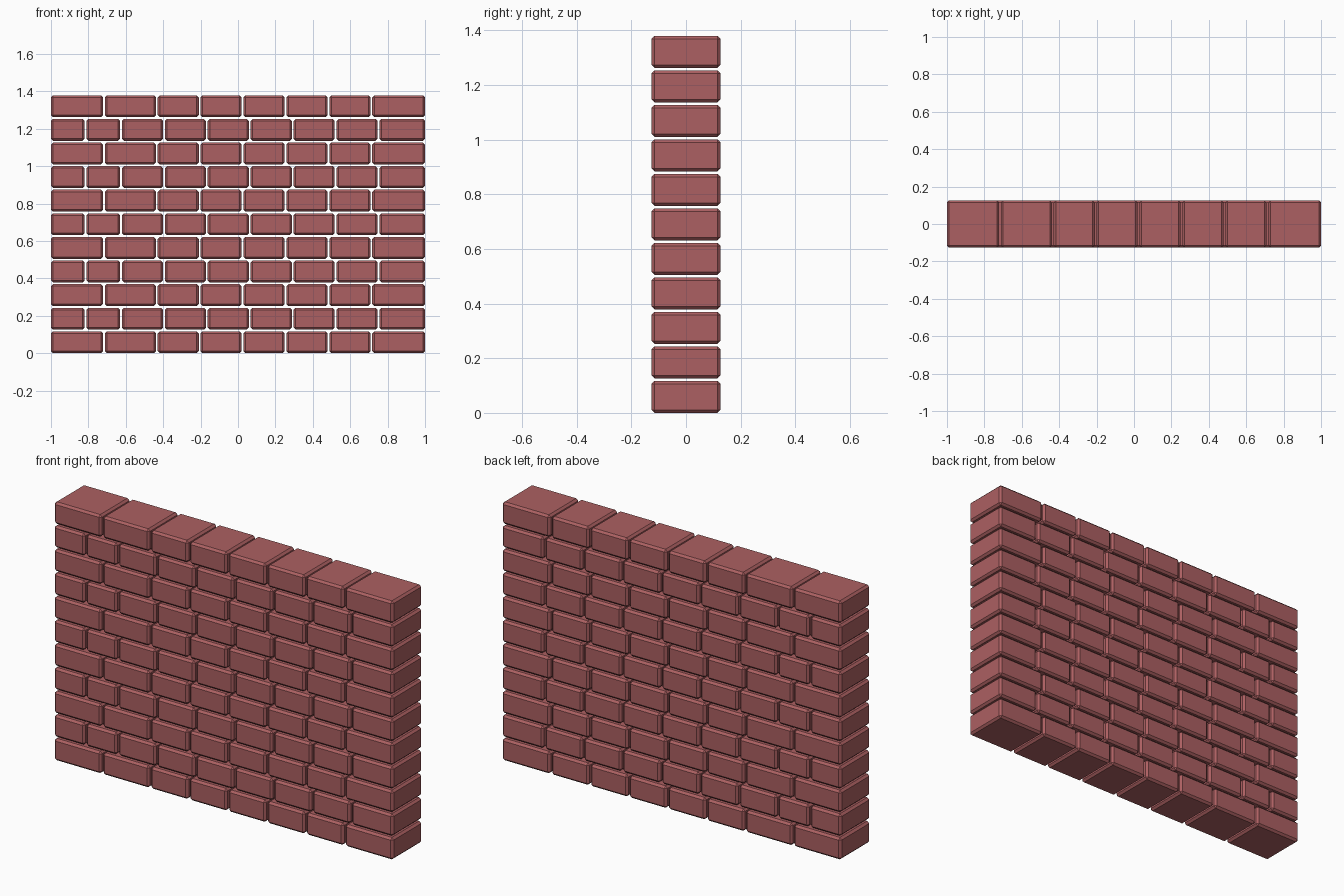
import bpy, bmesh
from mathutils import Matrix

if "Cube" in bpy.data.objects:
    bpy.data.objects.remove(bpy.data.objects["Cube"])

PITCH_Z, HEIGHT, DEPTH, GAP, CHAMFER = 0.1262, 0.117, 0.252, 0.0095, 0.011
ROWS = 11
# x positions of the vertical joints in the two alternating courses
JOINTS = [
    [-0.717, -0.434] + [-0.205 + 0.2295 * i for i in range(5)],
    [-0.815, -0.625] + [-0.396 + 0.2295 * i for i in range(6)],
]

brick_red = bpy.data.materials.new("brick red")
brick_red.diffuse_color = (0.413, 0.117, 0.122, 1)
brick_red.use_nodes = True
brick_red.node_tree.nodes["Principled BSDF"].inputs["Base Color"].default_value = brick_red.diffuse_color


def add_brick(bm, x0, x1, z0):
    """One box-shaped brick with all edges chamfered."""
    size = (x1 - x0, DEPTH, HEIGHT)
    mat = Matrix.Translation(((x0 + x1) / 2, 0, z0 + HEIGHT / 2)) @ Matrix.Diagonal((*size, 1))
    verts = bmesh.ops.create_cube(bm, size=1, matrix=mat)["verts"]
    edges = list({e for v in verts for e in v.link_edges})
    bmesh.ops.bevel(bm, geom=edges, offset=CHAMFER, segments=1,
                    affect='EDGES', clamp_overlap=True)


# Courses of bricks, stacked in running bond
for row in range(ROWS):
    bm = bmesh.new()
    joints = JOINTS[row % 2]
    starts = [-1.0] + [j + GAP / 2 for j in joints]
    ends = [j - GAP / 2 for j in joints] + [1.0]
    for x0, x1 in zip(starts, ends):
        add_brick(bm, x0, x1, row * PITCH_Z)
    mesh = bpy.data.meshes.new(f"brick_course_{row + 1}")
    bm.to_mesh(mesh)
    bm.free()
    mesh.materials.append(brick_red)
    bpy.context.collection.objects.link(bpy.data.objects.new(mesh.name, mesh))
